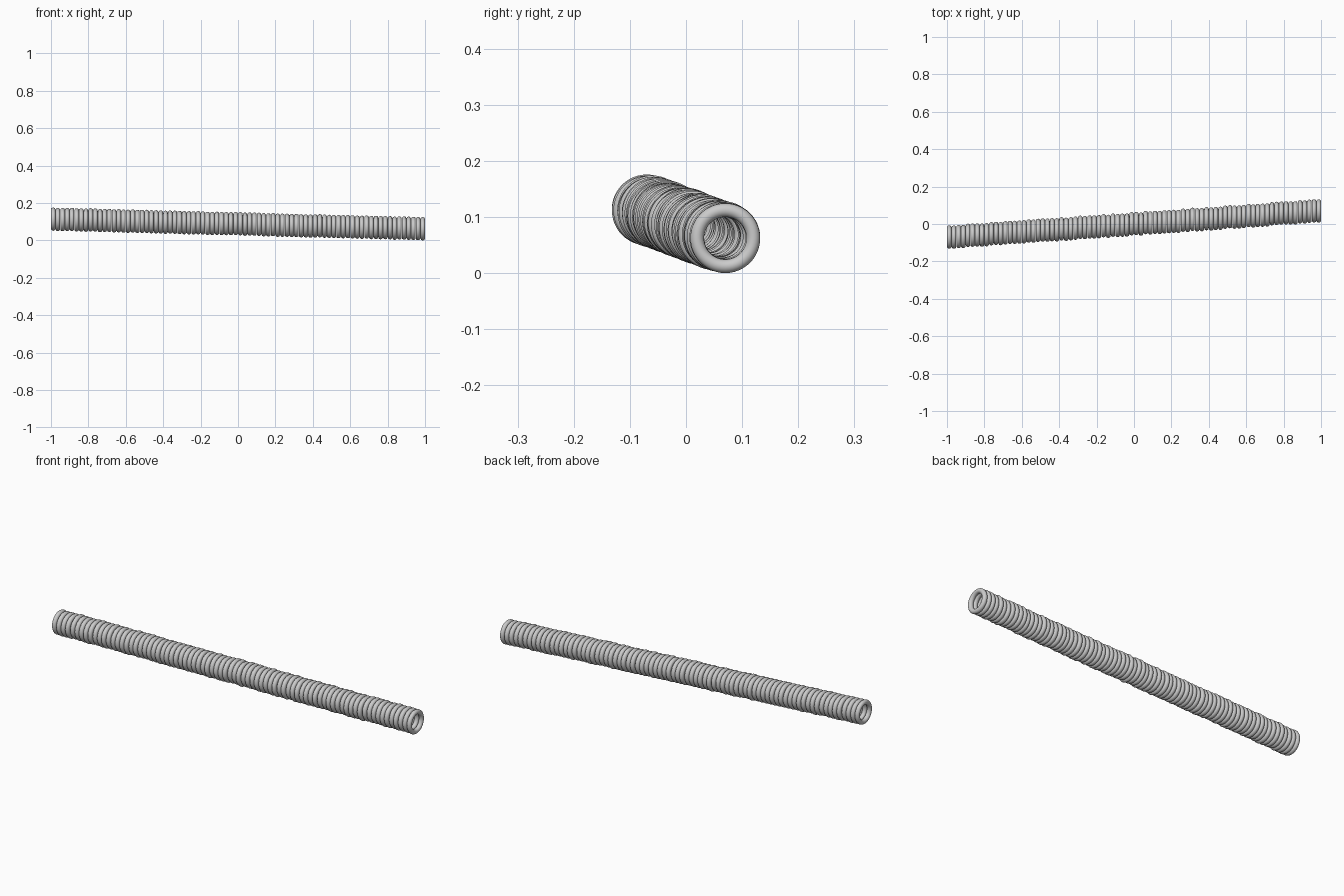
import bpy, random

if "Cube" in bpy.data.objects:
    bpy.data.objects.remove(bpy.data.objects["Cube"])

random.seed(4)
COUNT = 80
MAJOR, MINOR = 0.05, 0.0122
HALF = 1.0 - MINOR

# one smooth ring, its axis along x
bpy.ops.mesh.primitive_torus_add(major_radius=MAJOR, minor_radius=MINOR,
                                 major_segments=48, minor_segments=20,
                                 rotation=(0, 1.5707963, 0))
first = bpy.context.object
bpy.ops.object.transform_apply(location=False, rotation=True, scale=False)
bpy.ops.object.shade_smooth()
mesh = first.data
mesh.name = "ring"

# leaning row of slightly uneven rings
for i in range(COUNT):
    t = i / (COUNT - 1)
    ring = first if i == 0 else bpy.data.objects.new("ring", mesh)
    if i:
        bpy.context.collection.objects.link(ring)
    ring.name = f"ring_{i + 1:02d}"
    end = i in (0, COUNT - 1)
    jy = 0 if end else random.uniform(-0.003, 0.003)
    jz = 0 if end else random.uniform(-0.0015, 0.0015)
    ring.location = (-HALF + 2 * HALF * t, -0.07 + 0.14 * t + jy,
                     0.1135 - 0.0513 * t + jz)
